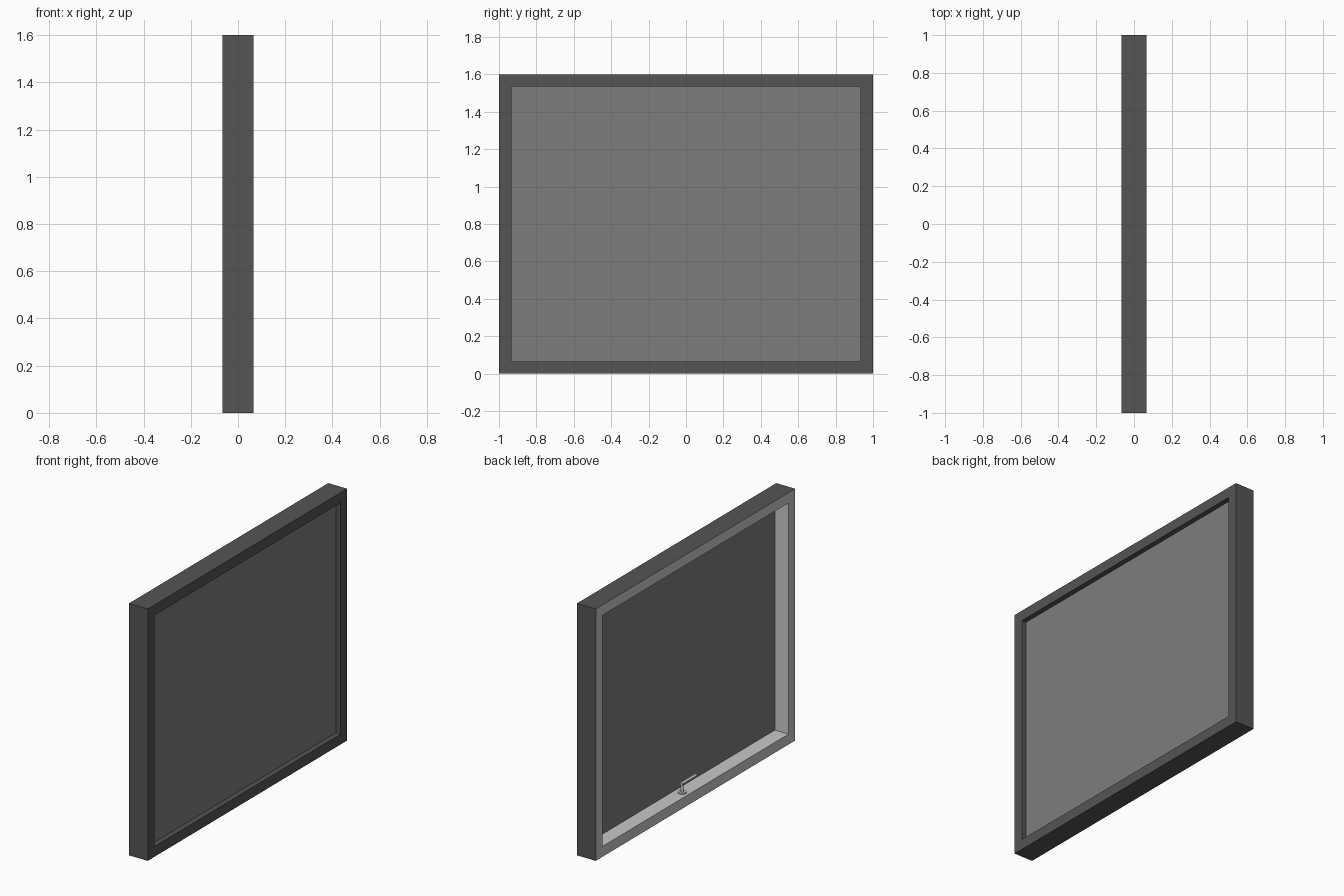
import bpy
import bmesh
from mathutils import Matrix

if "Cube" in bpy.data.objects:
    bpy.data.objects.remove(bpy.data.objects["Cube"], do_unlink=True)

DEPTH, HALF_W, HEIGHT, RAIL = 0.066, 1.0, 1.6, 0.066
PANE_X = 0.032


def material(name, value):
    mat = bpy.data.materials.new(name)
    mat.use_nodes = True
    colour = (value, value, value, 1)
    mat.diffuse_color = colour
    mat.node_tree.nodes["Principled BSDF"].inputs["Base Color"].default_value = colour
    return mat


dark = material("dark grey frame", 0.09)
glass = material("mid grey pane", 0.205)
light = material("light grey interior", 0.58)


def finish(name, bm, mats):
    bmesh.ops.recalc_face_normals(bm, faces=bm.faces)
    mesh = bpy.data.meshes.new(name)
    bm.to_mesh(mesh)
    bm.free()
    obj = bpy.data.objects.new(name, mesh)
    for mat in mats:
        mesh.materials.append(mat)
    bpy.context.collection.objects.link(obj)
    return obj


def box(name, centre, size, mat):
    bm = bmesh.new()
    bmesh.ops.create_cube(bm, size=1, matrix=Matrix.Translation(centre) @ Matrix.Diagonal((*size, 1)))
    return finish(name, bm, [mat])


def disc(name, centre, radius, height, mat):
    bm = bmesh.new()
    bmesh.ops.create_cone(bm, cap_ends=True, segments=24, radius1=radius, radius2=radius,
                          depth=height, matrix=Matrix.Translation(centre))
    obj = finish(name, bm, [mat])
    bpy.ops.object.select_all(action='DESELECT')
    obj.select_set(True)
    bpy.context.view_layer.objects.active = obj
    bpy.ops.object.shade_smooth_by_angle()
    return obj


# Window frame: rectangular loops bridged in a ring, dark outside and light inside
bm = bmesh.new()


def loop(x, inset):
    y, low, high = HALF_W - inset, inset, HEIGHT - inset
    return [bm.verts.new((x, *p)) for p in ((-y, low), (y, low), (y, high), (-y, high))]


loops = [loop(DEPTH, 0), loop(DEPTH, RAIL), loop(PANE_X, RAIL),
         loop(-DEPTH, RAIL), loop(-DEPTH, 0)]
for i, first in enumerate(loops):
    second = loops[(i + 1) % len(loops)]
    for j in range(4):
        k = (j + 1) % 4
        face = bm.faces.new((first[j], first[k], second[k], second[j]))
        face.material_index = 1 if i in (2, 3) else 0
finish("window_frame", bm, [dark, light])

# Pane
box("window_pane", (PANE_X, 0, HEIGHT / 2),
    (0.004, 2 * (HALF_W - RAIL), HEIGHT - 2 * RAIL), glass)

# Crank handle standing on the inner sill
HX, HY = -0.022, 0.07
disc("handle_base", (HX, HY, RAIL + 0.004), 0.025, 0.008, light)
disc("handle_post", (HX, HY, RAIL + 0.03), 0.009, 0.054, light)
box("handle_lever", (HX, HY - 0.067, RAIL + 0.058), (0.02, 0.155, 0.01), light)
